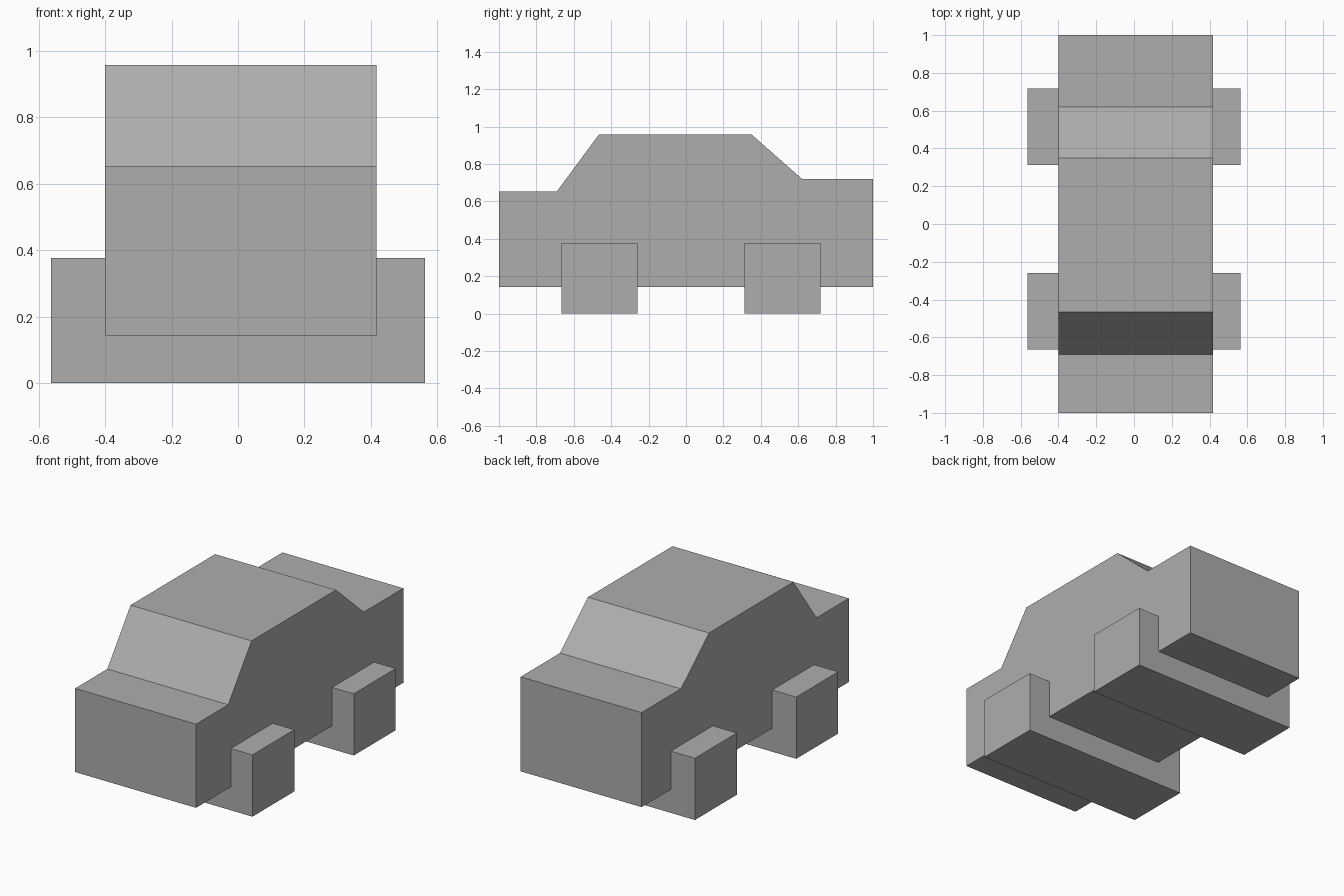
import bpy
import bmesh

default_cube = bpy.data.objects.get("Cube")
if default_cube:
    bpy.data.objects.remove(default_cube, do_unlink=True)

# Single plain paint
GREY = (0.42, 0.42, 0.42, 1.0)
paint = bpy.data.materials.new("plain_grey")
paint.use_nodes = True
paint.diffuse_color = GREY
for node in paint.node_tree.nodes:
    if node.type == 'BSDF_PRINCIPLED':
        node.inputs["Base Color"].default_value = GREY


def extrude_profile(name, profile, x_min, x_max):
    """Extrude a closed (y, z) side profile across the width."""
    bm = bmesh.new()
    side = bm.faces.new([bm.verts.new((x_min, y, z)) for y, z in profile])
    result = bmesh.ops.extrude_face_region(bm, geom=[side], use_keep_orig=True)
    moved = [g for g in result["geom"] if isinstance(g, bmesh.types.BMVert)]
    bmesh.ops.translate(bm, verts=moved, vec=(x_max - x_min, 0, 0))
    bmesh.ops.recalc_face_normals(bm, faces=bm.faces)
    mesh = bpy.data.meshes.new(name)
    bm.to_mesh(mesh)
    bm.free()
    mesh.materials.append(paint)
    obj = bpy.data.objects.new(name, mesh)
    bpy.context.collection.objects.link(obj)
    return obj


# Car body: bonnet, windscreen, roof, rear window and boot in one outline
body_profile = [
    (-1.0, 0.143), (-1.0, 0.654), (-0.69, 0.654), (-0.465, 0.958),
    (0.35, 0.958), (0.62, 0.72), (1.0, 0.72), (1.0, 0.143),
]
extrude_profile("car_body", body_profile, -0.40, 0.417)

# Blocky wheel pairs running through the full width
WHEEL_LENGTH, WHEEL_HEIGHT = 0.405, 0.377
for name, front in (("front_wheels", -0.665), ("rear_wheels", 0.313)):
    back = front + WHEEL_LENGTH
    outline = [(front, 0), (front, WHEEL_HEIGHT), (back, WHEEL_HEIGHT), (back, 0)]
    extrude_profile(name, outline, -0.563, 0.563)
